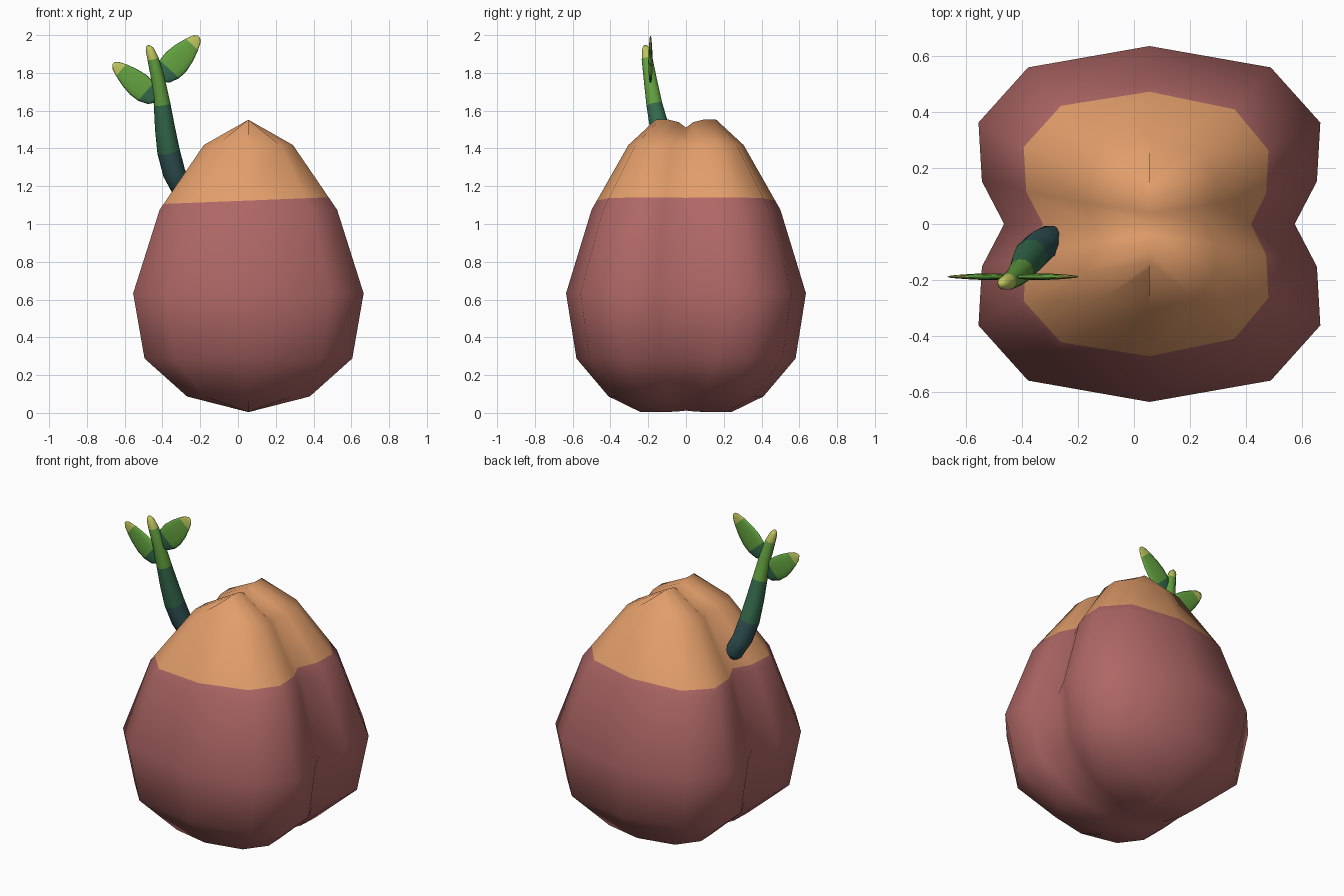
import bpy, bmesh
from mathutils import Vector
import math

if "Cube" in bpy.data.objects:
    bpy.data.objects.remove(bpy.data.objects["Cube"])


def material(name, rgb):
    m = bpy.data.materials.new(name)
    m.diffuse_color = (*rgb, 1.0)
    m.use_nodes = True
    m.node_tree.nodes["Principled BSDF"].inputs["Base Color"].default_value = m.diffuse_color
    return m


RED = material("dusty red", (0.42, 0.135, 0.13))
ORANGE = material("soft orange", (0.76, 0.34, 0.145))
TEAL = material("dark teal", (0.03, 0.085, 0.09))
PINE = material("pine green", (0.035, 0.15, 0.075))
LEAF = material("leaf green", (0.125, 0.36, 0.05))
LIME = material("pale lime", (0.52, 0.55, 0.11))


def finish(bm, name, mats):
    bmesh.ops.remove_doubles(bm, verts=bm.verts, dist=0.0005)
    bmesh.ops.recalc_face_normals(bm, faces=bm.faces)
    for f in bm.faces:
        f.smooth = True
    me = bpy.data.meshes.new(name)
    bm.to_mesh(me)
    bm.free()
    for m in mats:
        me.materials.append(m)
    ob = bpy.data.objects.new(name, me)
    bpy.context.collection.objects.link(ob)
    return ob


def loft(bm, rings, caps=False):
    """Skin closed rings; returns faces grouped per band."""
    vs = [[bm.verts.new(p) for p in r] for r in rings]
    n = len(vs[0])
    bands = []
    for a, b in zip(vs, vs[1:]):
        bands.append([bm.faces.new((a[i], a[(i + 1) % n], b[(i + 1) % n], b[i]))
                      for i in range(n)])
    if caps:
        bands[0].append(bm.faces.new(vs[0]))
        bands[-1].append(bm.faces.new(vs[-1]))
    return bands


# Two-lobed fruit: one grooved plan outline scaled through the heights
CX = 0.055
quarter = [(0.85, 0.0), (0.98, 0.24), (1.0, 0.57), (0.71, 0.88), (0, 1.0)]
half = quarter + [(-x, y) for x, y in quarter[-2::-1]]
plan = half + [(x, -y) for x, y in half[-2:0:-1]]
# z, half width, half depth, groove dip
levels = [(0.004, 0.0, 0.24, -0.008), (0.087, 0.325, 0.41, 0), (0.288, 0.55, 0.58, 0),
          (0.633, 0.61, 0.635, 0), (1.075, 0.47, 0.50, 0), (1.418, 0.236, 0.305, 0),
          (1.552, 0.0, 0.16, 0.042)]
rings = []
for z, w, d, dip in levels:
    rings.append([(CX + x * w, y * d, z - dip * max(0, 1 - abs(y) / 0.35)) for x, y in plan])
bm = bmesh.new()
loft(bm, rings)
bmesh.ops.remove_doubles(bm, verts=bm.verts, dist=0.0005)
# Orange cap above a slightly tilted cut
co, no = Vector((0, 0, 1.122)), Vector((-0.04, 0, 1))
bmesh.ops.bisect_plane(bm, geom=bm.verts[:] + bm.edges[:] + bm.faces[:],
                       plane_co=co, plane_no=no, dist=0.0001)
for f in bm.faces:
    f.material_index = int((f.calc_center_median() - co).dot(no) > 0)
finish(bm, "fruit_body", [RED, ORANGE])


def tube(name, path, radii, bands, mats, sides=10):
    """Elliptical tube along a path; bands gives a material index per section."""
    pts = [Vector(p) for p in path]
    rings = []
    for i, p in enumerate(pts):
        t = (pts[min(i + 1, len(pts) - 1)] - pts[max(i - 1, 0)]).normalized()
        u = t.cross(Vector((0, 1, 0))).normalized()
        v = u.cross(t)
        rw, rt = radii[i]
        rings.append([p + u * rw * math.cos(2 * math.pi * k / sides)
                      + v * rt * math.sin(2 * math.pi * k / sides) for k in range(sides)])
    bm = bmesh.new()
    for faces, m in zip(loft(bm, rings, True), bands):
        for f in faces:
            f.material_index = m
    return finish(bm, name, mats)


# Curved stem, banded from dark base to pale tip
stem = [(-0.287, -0.05, 1.155, 0.035), (-0.297, -0.057, 1.185, 0.055),
        (-0.338, -0.083, 1.27, 0.06), (-0.368, -0.112, 1.385, 0.06),
        (-0.387, -0.14, 1.51, 0.053), (-0.402, -0.168, 1.635, 0.044),
        (-0.424, -0.19, 1.77, 0.036), (-0.45, -0.206, 1.875, 0.03),
        (-0.468, -0.212, 1.925, 0.022), (-0.477, -0.215, 1.945, 0.009)]
tube("stem", [s[:3] for s in stem], [(s[3], s[3]) for s in stem],
     [0, 0, 0, 1, 1, 2, 2, 3, 3], [TEAL, PINE, LEAF, LIME])


# Flat leaves: fraction along the leaf, relative width
profile = [(0, 0.25), (0.07, 0.65), (0.24, 0.95), (0.42, 1.0), (0.62, 0.86),
           (0.82, 0.60), (0.94, 0.38), (1.0, 0.12)]


def leaf(name, base, tip, width):
    a, b = Vector(base), Vector(tip)
    tube(name, [a.lerp(b, t) for t, _ in profile],
         [(width * r, 0.012 * r) for _, r in profile],
         [0, 0, 1, 1, 1, 2, 2], [PINE, LEAF, LIME], 12)


leaf("right_leaf", (-0.412, -0.188, 1.765), (-0.207, -0.188, 1.992), 0.074)
leaf("left_leaf", (-0.432, -0.188, 1.655), (-0.66, -0.188, 1.85), 0.068)
